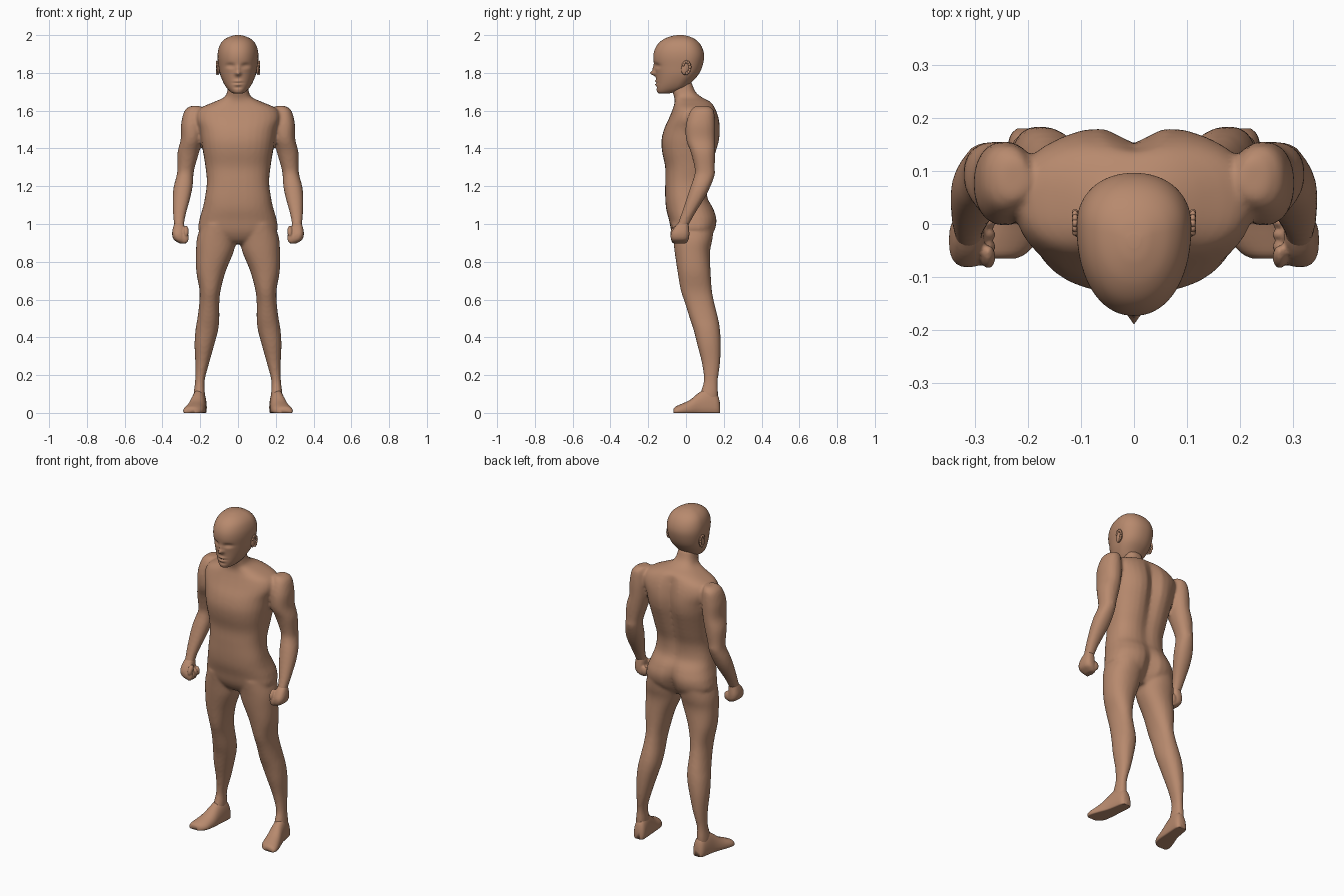
import bpy, bmesh, math
from mathutils import Vector, Matrix

skin = bpy.data.materials.new("skin_brown")
skin.diffuse_color = (0.477, 0.253, 0.155, 1)


def spline(rows, steps):
    """Catmull-Rom interpolation through key rows."""
    out = []
    for i in range(len(rows) - 1):
        p = [rows[max(0, min(len(rows) - 1, i + k))] for k in (-1, 0, 1, 2)]
        for s in range(steps):
            t = s / steps
            out.append([0.5 * (2 * b + (c - a) * t + (2 * a - 5 * b + 4 * c - d) * t * t
                               + (3 * b - a - 3 * c + d) * t ** 3)
                        for a, b, c, d in zip(*p)])
    return out + [list(rows[-1])]


def skin_rings(bm, rings):
    vs = [[bm.verts.new(p) for p in r] for r in rings]
    n = len(vs[0])
    for a, b in zip(vs, vs[1:]):
        for i in range(n):
            j = (i + 1) % n
            bm.faces.new((a[i], a[j], b[j], b[i]))
    bm.faces.new(vs[0])
    bm.faces.new(vs[-1])
    return [v for r in vs for v in r]


def limb(bm, rows, side=1, power=2.0, centre=0.5, seg=32, steps=4):
    """Rows: z, centre x, half width, front y, back y, back groove depth."""
    rings = []
    for z, cx, hw, yf, yb, g in spline([tuple(r) + (0,) * (6 - len(r)) for r in rows], steps):
        yc = yf + (yb - yf) * centre
        ring = []
        for k in range(seg):
            a = 2 * math.pi * k / seg
            c, s = math.cos(a), math.sin(a)
            x = hw * math.copysign(abs(c) ** (2 / power), c)
            y = (yb - yc if s > 0 else yc - yf) * math.copysign(abs(s) ** (2 / power), s)
            if s > 0:
                y -= g * math.exp(-(x / 0.04) ** 2)
            ring.append((side * (cx + x), yc + y, z))
        rings.append(ring)
    return skin_rings(bm, rings)


def ball(bm, loc, size, rot=(0, 0, 0)):
    m = Matrix.Translation(loc)
    for ax, ang in zip("XYZ", rot):
        m = m @ Matrix.Rotation(ang, 4, ax)
    bmesh.ops.create_uvsphere(bm, u_segments=14, v_segments=9, radius=1,
                              matrix=m @ Matrix.Diagonal((*size, 1)))


def finish(name, bm, voxel=0, rounds=0):
    bmesh.ops.recalc_face_normals(bm, faces=bm.faces[:])
    me = bpy.data.meshes.new(name)
    bm.to_mesh(me)
    bm.free()
    me.materials.append(skin)
    ob = bpy.data.objects.new(name, me)
    bpy.context.collection.objects.link(ob)
    for p in me.polygons:
        p.use_smooth = True
    if voxel:  # fuse overlapping volumes into one skin
        r = ob.modifiers.new("fuse", "REMESH")
        r.mode, r.voxel_size, r.use_smooth_shade = "VOXEL", voxel, True
        s = ob.modifiers.new("soften", "SMOOTH")
        s.factor, s.iterations = 0.5, rounds
    return ob


# Body: torso, arms and legs fused together
torso = [(1.75, 0, .05, -.08, .03), (1.70, 0, .057, -.072, .05), (1.67, 0, .075, -.062, .085),
         (1.645, 0, .13, -.06, .135, .005), (1.61, 0, .205, -.07, .16, .02),
         (1.56, 0, .225, -.09, .178, .03), (1.5, 0, .205, -.117, .187, .035),
         (1.44, 0, .195, -.13, .182, .035), (1.38, 0, .185, -.126, .165, .03),
         (1.3, 0, .172, -.11, .14, .022), (1.22, 0, .165, -.11, .117, .015),
         (1.14, 0, .175, -.11, .118, .01), (1.08, 0, .188, -.105, .15, .015),
         (1.02, 0, .205, -.09, .168, .03), (.96, 0, .205, -.076, .155, .04),
         (.915, 0, .12, -.05, .12, .03), (.895, 0, .05, -.02, .08)]
arm = [(1.625, .225, .025, .05, .12), (1.60, .238, .045, .025, .147), (1.53, .243, .058, .0, .155),
       (1.45, .247, .056, .0, .155), (1.38, .263, .057, .025, .155), (1.30, .275, .046, .045, .152),
       (1.26, .28, .044, .045, .152), (1.20, .29, .05, .025, .13), (1.14, .299, .047, .005, .1),
       (1.06, .309, .035, -.022, .05), (1.01, .312, .028, -.04, .022), (.97, .31, .025, -.055, .0)]
leg = [(1.0, .10, .095, -.078, .15), (.92, .114, .104, -.068, .14), (.85, .123, .099, -.06, .127),
       (.75, .143, .078, -.045, .13), (.65, .148, .056, -.028, .137), (.58, .152, .053, -.005, .15),
       (.50, .157, .058, .02, .17), (.44, .165, .06, .04, .18), (.36, .178, .052, .06, .184),
       (.26, .19, .036, .085, .18), (.17, .202, .025, .094, .168), (.10, .205, .03, .075, .17),
       (.04, .205, .03, .07, .165)]
bm = bmesh.new()
limb(bm, torso, power=2.5)
for s in (1, -1):
    limb(bm, arm, s, 2.2)
    limb(bm, leg, s, 2.2)
finish("body", bm, 0.009, 4)

# Feet: rows run heel to toe as y, centre x, half width, height
foot = [(.18, .2, .02, .05), (.165, .2, .034, .1), (.12, .205, .038, .13), (.07, .212, .042, .108),
        (.02, .223, .05, .068), (-.03, .236, .053, .045), (-.056, .246, .042, .033), (-.065, .25, .026, .022)]
for s, label in ((1, "left"), (-1, "right")):
    bm = bmesh.new()
    rings = []
    for y, cx, w, h in spline(foot, 3):
        ring = []
        for k in range(24):
            a = 2 * math.pi * k / 24
            up = math.sin(a)
            # upper tapers inward, sole is flat
            w2 = w * math.copysign(abs(math.cos(a)) ** 0.9, math.cos(a))
            ring.append((s * (cx + w2), y, h * max(0, .25 + .75 * up)))
        rings.append(ring)
    skin_rings(bm, rings)
    finish(label + "_foot", bm)

    # Fist: palm block, four curled fingers and thumb
    bm = bmesh.new()
    limb(bm, [(1.01, .312, .022, -.035, .012), (.985, .313, .03, -.06, .015),
              (.95, .315, .034, -.08, .018), (.92, .308, .034, -.08, .015),
              (.903, .295, .025, -.07, .005), (.896, .29, .015, -.06, -.005)], s, 2.6, steps=3, seg=20)
    for i in range(4):
        ball(bm, (s * .282, -.066 + i * .023, .925 + i * .003), (.022, .013, .028))
    ball(bm, (s * .275, -.062, .962), (.014, .018, .032), (-.5, 0, 0))
    finish(label + "_fist", bm, 0.005, 2)

    # Ear: flattened shell with a raised rim
    bm = bmesh.new()
    ball(bm, (s * .104, -.002, 1.825), (.009, .023, .036), (-.2, 0, s * .15))
    for k in range(9):
        a = -1.4 + k * 0.5
        ball(bm, (s * .111, .002 + .019 * math.cos(a), 1.828 + .03 * math.sin(a)), (.006, .008, .009))
    finish(label + "_ear", bm)

# Head: lofted skull with pushed-in eyes and raised nose, brow and lips
head = [(1.692, 0, .025, -.145, -.085), (1.70, 0, .04, -.153, -.05), (1.72, 0, .06, -.157, .0),
        (1.75, 0, .078, -.157, .03), (1.79, 0, .094, -.16, .065), (1.83, 0, .102, -.166, .085),
        (1.88, 0, .108, -.173, .096), (1.92, 0, .105, -.167, .091), (1.955, 0, .092, -.147, .073),
        (1.98, 0, .068, -.115, .045), (1.995, 0, .035, -.075, .01), (2.0, 0, .012, -.045, -.02)]
bm = bmesh.new()
verts = limb(bm, head, power=2.15, centre=0.63, seg=72, steps=7)
# x, z, spread x, spread z, depth (negative pushes out to the front)
bumps = [(.04, 1.838, .02, .011, .014), (-.04, 1.838, .02, .011, .014),
         (0, 1.797, .013, .012, -.026), (0, 1.82, .009, .02, -.012),
         (0, 1.756, .02, .006, -.008), (0, 1.738, .018, .006, -.008), (0, 1.747, .024, .003, .006),
         (0, 1.722, .02, .006, .004), (.042, 1.836, .011, .005, -.004), (-.042, 1.836, .011, .005, -.004)]
for v in verts:
    if v.co.y < -.05:
        x, z = v.co.x, v.co.z
        v.co.y += sum(d * math.exp(-((x - bx) / sx) ** 2 - ((z - bz) / sz) ** 2)
                      for bx, bz, sx, sz, d in bumps)
finish("head", bm)
